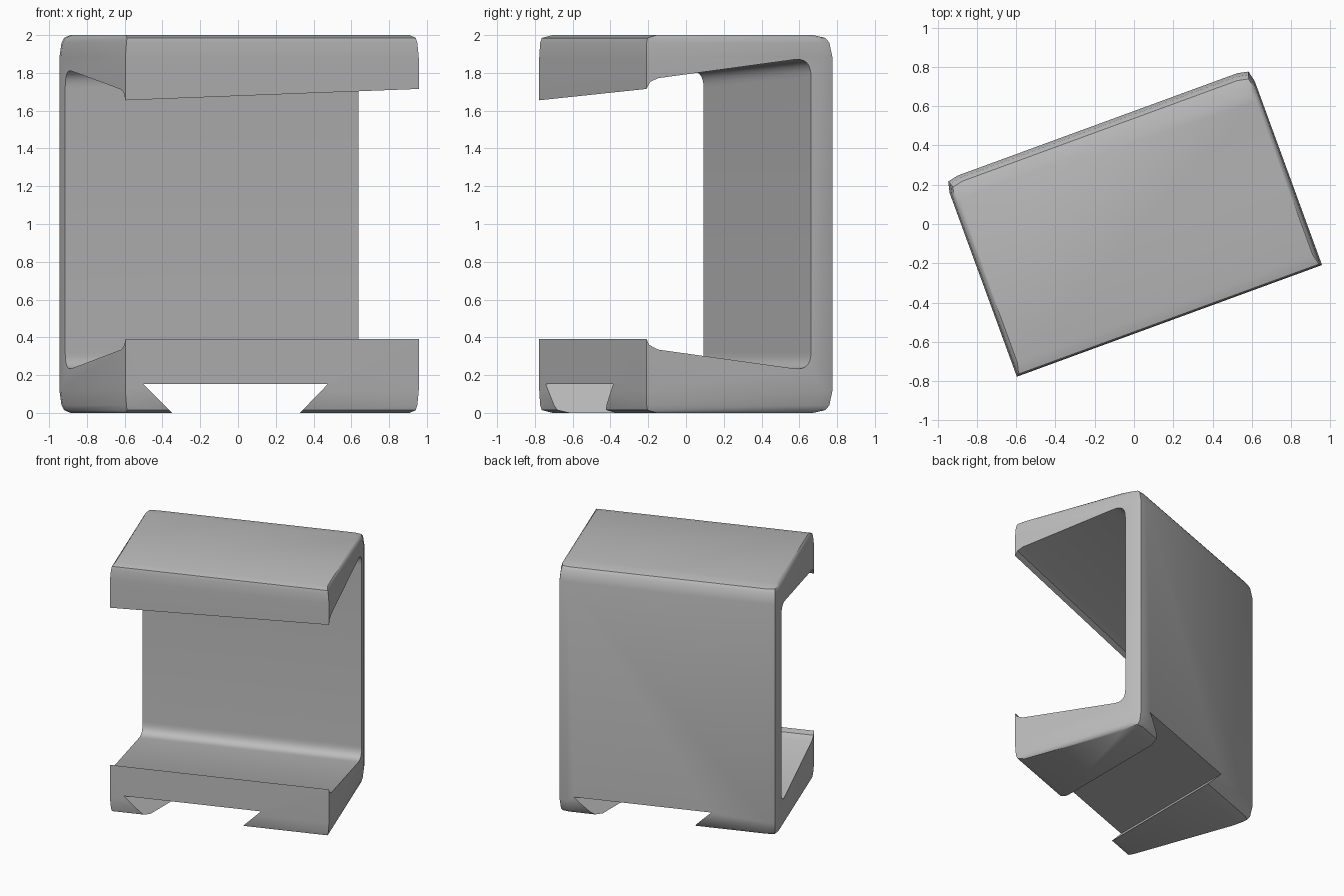
import bpy, bmesh, math
from mathutils import Matrix, Vector

if "Cube" in bpy.data.objects:
    bpy.data.objects.remove(bpy.data.objects["Cube"], do_unlink=True)

grey = bpy.data.materials.new("plain_grey")
grey.use_nodes = True
COLOUR = (0.5, 0.5, 0.5, 1)
grey.diffuse_color = COLOUR
grey.node_tree.nodes["Principled BSDF"].inputs["Base Color"].default_value = COLOUR

TURN = Matrix.Rotation(math.radians(20.1), 4, "Z")


def loft(name, rings, turn=Matrix()):
    """Skin a stack of equal-length rings and close both ends."""
    bm = bmesh.new()
    loops = [[bm.verts.new(turn @ Vector(p)) for p in ring] for ring in rings]
    for a, b in zip(loops, loops[1:]):
        for i in range(len(a)):
            j = (i + 1) % len(a)
            bm.faces.new((a[i], a[j], b[j], b[i]))
    bm.faces.new(loops[0])
    bm.faces.new(loops[-1])
    bmesh.ops.recalc_face_normals(bm, faces=bm.faces)
    mesh = bpy.data.meshes.new(name)
    bm.to_mesh(mesh)
    bm.free()
    mesh.materials.append(grey)
    obj = bpy.data.objects.new(name, mesh)
    bpy.context.collection.objects.link(obj)
    return obj


def outline(z, half, front, back):
    """Plan of the block with its two back corners cut."""
    right = [(half, front, z), (half, back - 0.07, z),
             (half - 0.013, back - 0.012, z), (half - 0.07, back, z)]
    return right + [(-x, y, z) for x, y, z in reversed(right)]


def arc(a, c, b, steps=8):
    """Rounded corner from a to b with control point c."""
    a, b, c = Vector(a), Vector(b), Vector(c)
    return [tuple(a * (1 - t) ** 2 + c * 2 * t * (1 - t) + b * t * t)
            for t in (i / steps for i in range(steps + 1))]


# Outer block with softly rounded top and bottom edges
edge = [(0, 0.80, -0.46, 0.44), (0.015, 0.814, -0.515, 0.505),
        (0.04, 0.82, -0.522, 0.525), (0.12, 0.827, -0.525, 0.54)]
sections = edge + [(2 - z, h, f, b) for z, h, f, b in reversed(edge)]
bracket = loft("clamp_bracket", [outline(*s) for s in sections], TURN)

# Mouth between the jaws; the upper jaw's underside slopes along its length
lower = [(-0.9, 0.39), (-0.525, 0.39), (-0.51, 0.36), (-0.46, 0.335)]
lower += arc((0.306, 0.235), (0.402, 0.222), (0.402, 0.32))
upper = arc((0.402, 1.75), (0.402, 1.853), (0.306, 1.84))
upper += [(-0.46, 1.742), (-0.505, 1.722), (-0.525, 1.685), (-0.9, 1.685)]
mouth = loft("mouth_cutter", [
    [(x, y, z) for y, z in lower] + [(x, y, z + 0.0364 * x) for y, z in upper]
    for x in (-1, 1)], TURN)

# Dovetail slot running straight through the foot
slot_profile = [(-0.343, -0.005), (0.323, -0.005), (0.475, 0.152), (-0.5, 0.152)]
slot = loft("slot_cutter", [[(x, y, z) for x, z in slot_profile] for y in (-1.5, 1.5)])

for cutter in (mouth, slot):
    mod = bracket.modifiers.new(cutter.name, "BOOLEAN")
    mod.operation = "DIFFERENCE"
    mod.solver = "EXACT"
    mod.object = cutter

# Bake the cuts and smooth the rounded edges
bpy.ops.object.select_all(action="DESELECT")
bpy.context.view_layer.objects.active = bracket
bracket.select_set(True)
for cutter in (mouth, slot):
    bpy.ops.object.modifier_apply(modifier=cutter.name)
    bpy.data.objects.remove(cutter, do_unlink=True)
bpy.ops.object.shade_smooth_by_angle(angle=math.radians(30))
